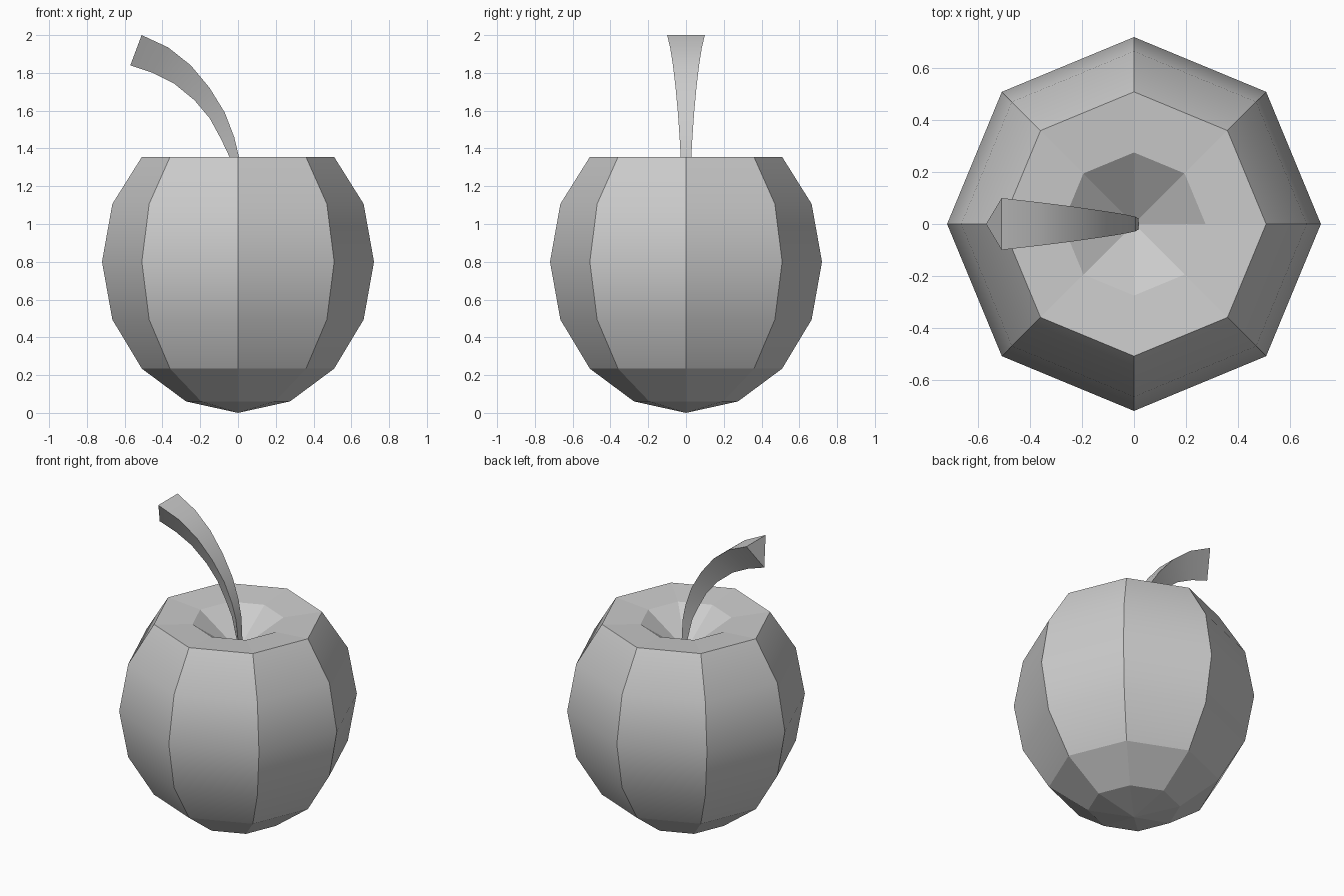
import bpy, bmesh
from math import sin, cos, pi, radians

cube = bpy.data.objects.get("Cube")
if cube:
    bpy.data.objects.remove(cube, do_unlink=True)

grey = bpy.data.materials.new("plain_grey")
grey.use_nodes = True
colour = (0.6, 0.6, 0.6, 1)
grey.diffuse_color = colour
grey.node_tree.nodes["Principled BSDF"].inputs["Base Color"].default_value = colour


def bridge(bm, a, b):
    """Join two closed rings of equal length with quads."""
    n = len(a)
    return [bm.faces.new((a[i], a[(i + 1) % n], b[(i + 1) % n], b[i])) for i in range(n)]


def fan(bm, ring, point):
    """Close a ring with triangles to one point."""
    tip = bm.verts.new(point)
    for i in range(len(ring)):
        bm.faces.new((ring[i], ring[(i + 1) % len(ring)], tip))


def finish(bm, name):
    bmesh.ops.recalc_face_normals(bm, faces=bm.faces)
    mesh = bpy.data.meshes.new(name)
    bm.to_mesh(mesh)
    bm.free()
    mesh.materials.append(grey)
    obj = bpy.data.objects.new(name, mesh)
    bpy.context.collection.objects.link(obj)
    return obj


# Fruit body: eight-sided globe with a flattened, dimpled top
SIDES, RADIUS, HALF = 8, 0.72, 0.8
profile = [(RADIUS * sin(k * pi / 8), HALF - HALF * cos(k * pi / 8)) for k in range(1, 8)]
profile[5] = (profile[5][0], 1.355)
profile[6] = (profile[6][0], 1.337)

bm = bmesh.new()
rings = [[bm.verts.new((r * cos(i * 2 * pi / SIDES), r * sin(i * 2 * pi / SIDES), z))
          for i in range(SIDES)] for r, z in profile]
for k in range(len(rings) - 1):
    for face in bridge(bm, rings[k], rings[k + 1]):
        face.smooth = 1 <= k <= 4
fan(bm, rings[0], (0, 0, 0))
fan(bm, rings[-1], (0, 0, 1.145))
# Ribs stay crisp while each panel is smooth from top to bottom
for lower, upper in zip(rings, rings[1:]):
    for a, b in zip(lower, upper):
        bm.edges.get((a, b)).smooth = False
finish(bm, "fruit_body")

# Stem: tapering three-sided sweep, (outer x, outer z, inner x, inner z, half width)
sections = [
    (0.02, 1.17, 0.0, 1.17, 0.02),
    (0.005, 1.355, -0.045, 1.355, 0.028),
    (-0.02, 1.46, -0.09, 1.45, 0.034),
    (-0.07, 1.59, -0.15, 1.56, 0.043),
    (-0.15, 1.72, -0.23, 1.655, 0.055),
    (-0.25, 1.84, -0.34, 1.745, 0.069),
    (-0.37, 1.935, -0.45, 1.80, 0.084),
    (-0.51, 2.0, -0.57, 1.84, 0.1),
]
bm = bmesh.new()
loops = [[bm.verts.new(p) for p in ((ox, -w, oz), (ox, w, oz), (ix, 0, iz))]
         for ox, oz, ix, iz, w in sections]
for a, b in zip(loops, loops[1:]):
    bridge(bm, a, b)
bm.faces.new(loops[0])
bm.faces.new(loops[-1])
stem = finish(bm, "stem")
bpy.ops.object.select_all(action="DESELECT")
stem.select_set(True)
bpy.context.view_layer.objects.active = stem
bpy.ops.object.shade_smooth_by_angle(angle=radians(30))
